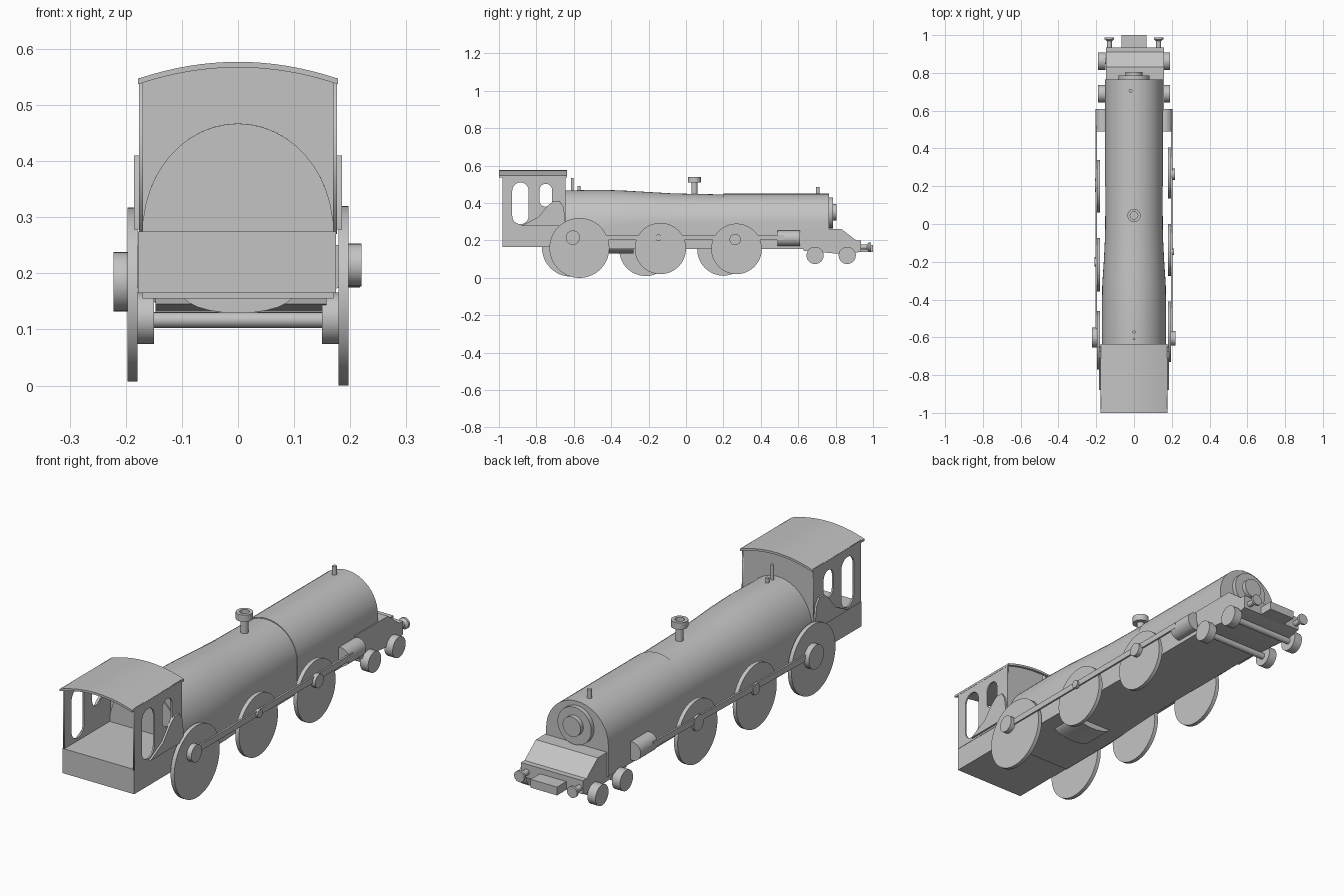
import bpy, bmesh, math
from mathutils import Matrix, Vector

cube = bpy.data.objects.get("Cube")
if cube:
    bpy.data.objects.remove(cube, do_unlink=True)

grey = bpy.data.materials.new("plain_grey")
grey.use_nodes = True
grey.diffuse_color = (0.55, 0.55, 0.55, 1)
grey.node_tree.nodes["Principled BSDF"].inputs["Base Color"].default_value = (0.55, 0.55, 0.55, 1)

# Local x, y, z of a profile mapped to world: profile plane plus extrusion axis
FRAMES = {
    "X": Matrix(((0, 0, 1), (1, 0, 0), (0, 1, 0))),
    "Y": Matrix(((1, 0, 0), (0, 0, -1), (0, 1, 0))),
    "Z": Matrix.Identity(3),
}


def finish(name, bm, smooth=True):
    bmesh.ops.recalc_face_normals(bm, faces=bm.faces)
    mesh = bpy.data.meshes.new(name)
    bm.to_mesh(mesh)
    bm.free()
    obj = bpy.data.objects.new(name, mesh)
    bpy.context.collection.objects.link(obj)
    mesh.materials.append(grey)
    if smooth:
        bpy.ops.object.select_all(action='DESELECT')
        obj.select_set(True)
        bpy.context.view_layer.objects.active = obj
        bpy.ops.object.shade_smooth_by_angle(angle=math.radians(30))
    return obj


def loft(name, rings):
    """Closed skin through equal-length rings of points, capped at both ends."""
    bm = bmesh.new()
    rows = [[bm.verts.new(p) for p in ring] for ring in rings]
    n = len(rows[0])
    for a, b in zip(rows, rows[1:]):
        for i in range(n):
            bm.faces.new((a[i], a[(i + 1) % n], b[(i + 1) % n], b[i]))
    bm.faces.new(rows[0])
    bm.faces.new(rows[-1])
    return finish(name, bm)


def prism(name, pts, axis, lo, hi):
    frame = FRAMES[axis]
    sign = -1 if axis == "Y" else 1
    return loft(name, [[frame @ Vector((u, v, sign * d)) for u, v in pts] for d in (lo, hi)])


def box(name, x, y, z):
    return prism(name, [(x[0], y[0]), (x[1], y[0]), (x[1], y[1]), (x[0], y[1])], "Z", *z)


def lathe(name, centre, axis, steps, sides=48):
    """Turned part: steps are (radius, distance along axis)."""
    frame = FRAMES[axis]
    sign = -1 if axis == "Y" else 1
    rings = []
    for r, d in steps:
        ring = []
        for i in range(sides):
            a = math.tau * i / sides
            p = Vector((r * math.cos(a), r * math.sin(a), sign * d))
            ring.append(Vector(centre) + frame @ p)
        rings.append(ring)
    return loft(name, rings)


def slot(y, z0, z1, r):
    """Outline of a tall window with round ends."""
    top = [(y + r * math.cos(math.pi * i / 12), z1 - r + r * math.sin(math.pi * i / 12)) for i in range(13)]
    return top + [(2 * y - a, z0 + z1 - b) for a, b in top]


def pierced_side(name, outlines, x, thick):
    """Upright sheet with holes, filled from several outlines."""
    curve = bpy.data.curves.new(name, 'CURVE')
    curve.dimensions = '2D'
    curve.fill_mode = 'BOTH'
    curve.extrude = thick / 2
    for pts in outlines:
        spline = curve.splines.new('POLY')
        spline.points.add(len(pts) - 1)
        for p, (u, v) in zip(spline.points, pts):
            p.co = (u, v, 0, 1)
        spline.use_cyclic_u = True
    curve.materials.append(grey)
    obj = bpy.data.objects.new(name, curve)
    bpy.context.collection.objects.link(obj)
    obj.matrix_world = Matrix.Translation((x, 0, 0)) @ FRAMES["X"].to_4x4()
    bpy.ops.object.select_all(action='DESELECT')
    obj.select_set(True)
    bpy.context.view_layer.objects.active = obj
    bpy.ops.object.convert(target='MESH')


def arch(y, w, spring, top, bottom=0.155, n=24):
    pts = [(w, bottom)]
    pts += [(w * math.cos(math.pi * i / n), spring + (top - spring) * math.sin(math.pi * i / n)) for i in range(n + 1)]
    return [(x, y, z) for x, z in pts + [(-w, bottom)]]


# Boiler tapering forward from the firebox, then the smokebox
loft("boiler", [arch(*s) for s in (
    (-0.66, 0.17, 0.275, 0.467), (-0.45, 0.17, 0.275, 0.471), (-0.32, 0.168, 0.28, 0.466),
    (-0.2, 0.16, 0.287, 0.459), (-0.06, 0.153, 0.293, 0.451), (0.2, 0.151, 0.295, 0.446))])
loft("smokebox", [arch(y, 0.153, 0.295, 0.45) for y in (0.2, 0.765)])
lathe("smokebox_door", (0, 0, 0.348), "Y", [(0.083, 0.75), (0.083, 0.785)])
lathe("door_boss", (0, 0, 0.352), "Y", [(0.044, 0.78), (0.044, 0.805)])
prism("ash_pan", [(0.1 * math.cos(a), 0.165 + 0.036 * math.sin(a))
                  for a in [math.pi * (1 + i / 12) for i in range(13)]], "Y", -0.42, -0.28)

# Boiler fittings
lathe("chimney", (0, 0.045, 0), "Z", [(0.016, 0.43), (0.016, 0.51), (0.035, 0.51),
                                     (0.035, 0.54), (0.02, 0.54), (0.02, 0.52)], 32)
for name, x, y, r, top in (("whistle", 0, -0.608, 0.007, 0.535), ("safety_valve", 0, -0.572, 0.008, 0.49),
                           ("front_valve", -0.018, 0.705, 0.01, 0.487)):
    lathe(name, (x, y, 0), "Z", [(r, 0.42), (r, top)], 16)

# Cab with curved roof
box("cab_base", (-0.178, 0.175), (-0.98, -0.645), (0.165, 0.275))
roof_arc = [(0.178 * t / 8, 0.577 - 0.03 * (t / 8) ** 2) for t in range(-8, 9)]
prism("cab_roof", roof_arc + [(x, z - 0.01) for x, z in reversed(roof_arc)], "Y", -1.0, -0.635)
prism("cab_front_wall", [(-0.176, 0.27), (0.173, 0.27)] +
      [(x * 0.97, z - 0.005) for x, z in reversed(roof_arc)], "Y", -0.655, -0.645)
sheet = [(-0.98, 0.27), (-0.645, 0.27), (-0.645, 0.548), (-0.98, 0.548)]
splasher = [(-0.88, 0.278), (-0.79, 0.325), (-0.74, 0.385), (-0.71, 0.41), (-0.675, 0.41),
            (-0.655, 0.38), (-0.648, 0.33), (-0.648, 0.278)]
for side, s in (("left", 1), ("right", -1)):
    pierced_side(side + "_cab_side", [sheet, slot(-0.885, 0.287, 0.51, 0.044),
                                      slot(-0.75, 0.38, 0.503, 0.034)], s * 0.173, 0.007)
    prism(side + "_splasher", splasher, "X", *sorted((s * 0.174, s * 0.185)))

# Front platform, coupling block and buffers
prism("front_platform", [(0.6, 0.262), (0.83, 0.262), (0.91, 0.2), (0.935, 0.2), (0.935, 0.14),
                         (0.86, 0.125), (0.63, 0.145)], "X", -0.147, 0.158)
box("coupling_block", (-0.065, 0.065), (0.92, 1.0), (0.138, 0.175))
for side, s in (("left", 1), ("right", -1)):
    lathe(side + "_buffer", (s * 0.13, 0, 0.165), "Y", [(0.013, 0.92), (0.013, 0.968), (0.025, 0.978), (0.025, 0.988)], 24)

# Driving wheels (y, z, radius) and crank pins (y, z, radius, reach) for each side
wheels = {
    1: [(-0.57, 0.16, 0.16), (-0.137, 0.157, 0.137), (0.27, 0.155, 0.135)],
    -1: [(-0.615, 0.162, 0.155), (-0.215, 0.152, 0.142), (0.2, 0.152, 0.14)],
}
pins = {
    1: [(-0.605, 0.215, 0.038, 0.22), (-0.147, 0.215, 0.018, 0.212), (0.263, 0.205, 0.03, 0.217)],
    -1: [(-0.6, 0.185, 0.053, 0.222), (-0.2, 0.19, 0.025, 0.208), (0.205, 0.195, 0.035, 0.207)],
}
for side, s in (("left", 1), ("right", -1)):
    for i, (y, z, r) in enumerate(wheels[s]):
        lathe(f"{side}_driving_wheel_{i + 1}", (0, y, z), "X", [(r, s * 0.179), (r, s * 0.197)], 64)
    for i, (y, z, r, reach) in enumerate(pins[s]):
        lathe(f"{side}_crank_pin_{i + 1}", (0, y, z), "X", [(r, s * 0.19), (r, s * reach)], 32)
    drop = 0 if s > 0 else -0.024
    prism(side + "_coupling_rod", [(-0.605, 0.203 + drop), (0.52, 0.203), (0.52, 0.23), (-0.605, 0.23 + drop)],
          "X", *sorted((s * 0.195, s * 0.204)))
    lathe(side + "_cylinder", (s * 0.163, 0, 0.212), "Y", [(0.041, 0.49), (0.041, 0.61)], 32)
    for i, y in enumerate((0.69, 0.862)):
        lathe(f"{side}_leading_wheel_{i + 1}", (0, y, 0.12), "X", [(0.046, s * 0.15), (0.046, s * 0.19)], 32)

# Leading axles
for i, y in enumerate((0.69, 0.862)):
    lathe(f"leading_axle_{i + 1}", (0, y, 0.117), "X", [(0.014, -0.17), (0.014, 0.17)], 16)
